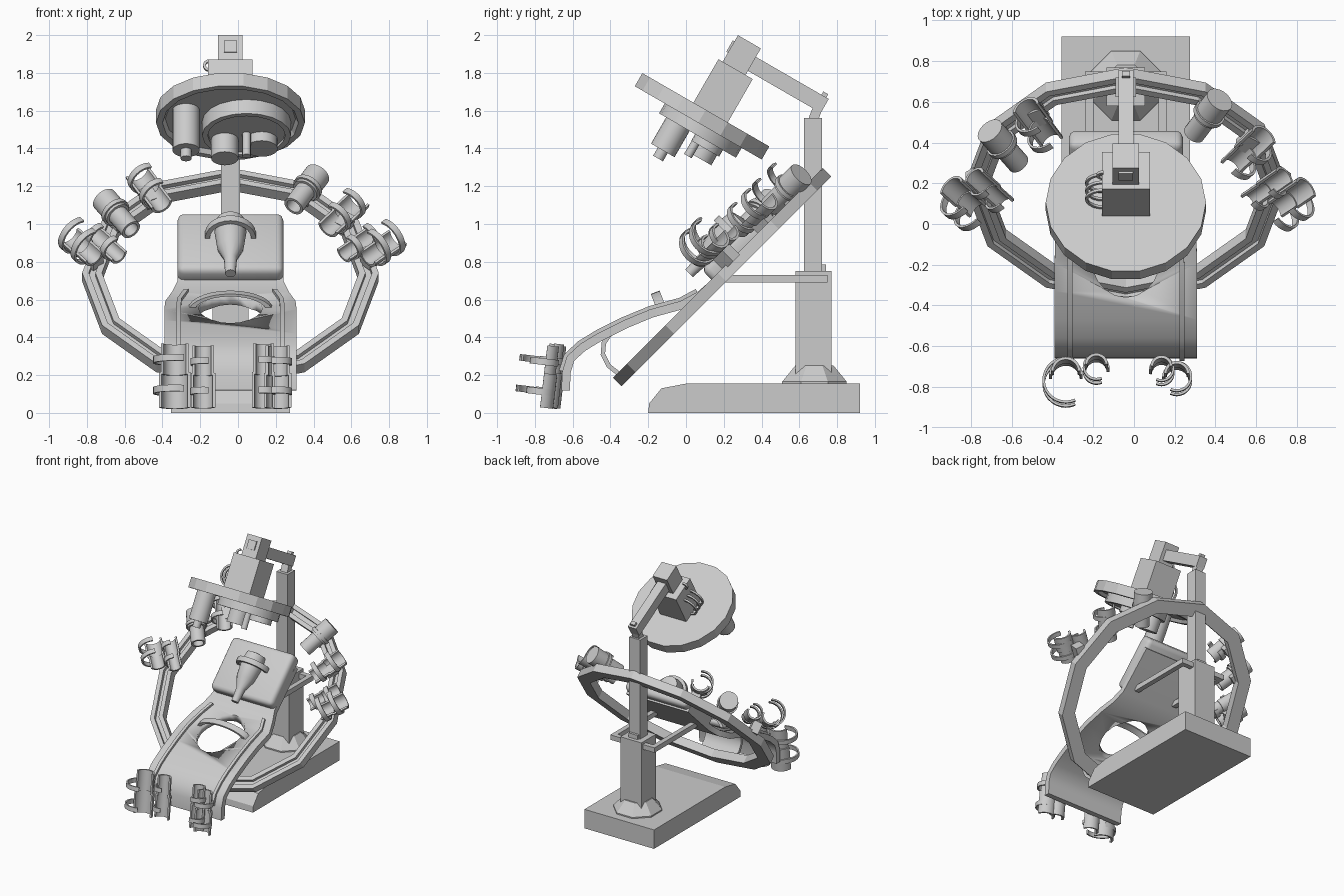
import bpy, bmesh
from math import pi, cos, sin, radians
from mathutils import Matrix, Vector

if "Cube" in bpy.data.objects:
    bpy.data.objects.remove(bpy.data.objects["Cube"])

CX = -0.04  # centre line of the machine


def finish(name, bm, M=Matrix(), smooth=0):
    bm.transform(M)
    bmesh.ops.remove_doubles(bm, verts=bm.verts, dist=1e-5)
    bmesh.ops.recalc_face_normals(bm, faces=bm.faces)
    me = bpy.data.meshes.new(name)
    bm.to_mesh(me)
    bm.free()
    ob = bpy.data.objects.new(name, me)
    bpy.context.collection.objects.link(ob)
    if smooth:
        bpy.context.view_layer.objects.active = ob
        ob.select_set(True)
        bpy.ops.object.shade_smooth_by_angle(angle=radians(smooth))
        ob.select_set(False)
    return ob


def frame(o, z, x):
    z = Vector(z).normalized()
    x = Vector(x)
    x = (x - x.dot(z) * z).normalized()
    y = z.cross(x)
    return Matrix.Translation(o) @ Matrix((x, y, z)).transposed().to_4x4()


def box(name, lo, hi, M=Matrix(), bevel=0, segs=3):
    bm = bmesh.new()
    lo, hi = Vector(lo), Vector(hi)
    bmesh.ops.create_cube(bm, size=1, matrix=Matrix.Translation((lo + hi) / 2) @ Matrix.Diagonal((*(hi - lo), 1)))
    if bevel:
        bmesh.ops.bevel(bm, geom=bm.edges[:], offset=bevel, segments=segs, affect='EDGES', profile=0.5)
    return finish(name, bm, M, 40 if bevel else 0)


def prism(name, yz, x0, x1):
    bm = bmesh.new()
    f = bm.faces.new([bm.verts.new((x0, y, z)) for y, z in yz])
    g = bmesh.ops.extrude_face_region(bm, geom=[f])['geom']
    bmesh.ops.translate(bm, verts=[v for v in g if isinstance(v, bmesh.types.BMVert)], vec=(x1 - x0, 0, 0))
    bm.faces.ensure_lookup_table()
    return finish(name, bm)


def revolve(name, prof, M, a0=0, a1=360, segs=20, smooth=40):
    """Turn a closed (radius, height) outline about local z."""
    bm = bmesh.new()
    full = a1 - a0 >= 360
    rows = []
    for i in range(segs if full else segs + 1):
        a = radians(a0 + (a1 - a0) * i / segs)
        rows.append([bm.verts.new((r * cos(a), r * sin(a), h)) for r, h in prof])
    n = len(prof)
    for i in range(segs):
        p, q = rows[i], rows[(i + 1) % len(rows)]
        for j in range(n):
            k = (j + 1) % n
            if prof[j][0] or prof[k][0]:
                bm.faces.new((p[j], p[k], q[k], q[j]))
    if not full:
        bm.faces.new(rows[0])
        bm.faces.new(rows[-1])
    return finish(name, bm, M, smooth)


def rod(name, M, x, y, r, h0, h1, segs=20):
    return revolve(name, [(0, h0), (r, h0), (r, h1), (0, h1)], M @ Matrix.Translation((x, y, 0)), segs=segs)


def shell(name, M, r, t, h0, h1, a0, a1, segs=14):
    return revolve(name, [(r - t, h0), (r, h0), (r, h1), (r - t, h1)], M, a0, a1, segs)


def strap(name, pts, lo, hi):
    """Sweep a flat band along points (y, z, x0, x1), between two normal offsets."""
    bm = bmesh.new()
    rows = []
    for i, (y, z, x0, x1) in enumerate(pts):
        a, b = pts[max(i - 1, 0)], pts[min(i + 1, len(pts) - 1)]
        t = Vector((b[0] - a[0], b[1] - a[1])).normalized()
        n = Vector((-t.y, t.x))
        rows.append([bm.verts.new((x, y + n.x * o, z + n.y * o)) for x, o in ((x0, lo), (x1, lo), (x1, hi), (x0, hi))])
    for p, q in zip(rows, rows[1:]):
        for j in range(4):
            bm.faces.new((p[j], p[(j + 1) % 4], q[(j + 1) % 4], q[j]))
    bm.faces.new(rows[0])
    bm.faces.new(rows[-1])
    return finish(name, bm, smooth=35)


# base, collar and column
prism("base", [(-.2, 0), (-.195, .05), (-.13, .13), (0, .155), (.92, .155), (.92, 0)], -.355, .275)
revolve("column_collar", [(0, .15), (.185, .15), (.185, .165), (.11, .25), (0, .25)],
        Matrix.Translation((CX, .68, 0)) @ Matrix.Rotation(pi / 8, 4, 'Z'), segs=8, smooth=0)
box("lower_column", (CX - .095, .58, .2), (CX + .095, .77, .75))
box("upper_column", (CX - .05, .625, .75), (CX + .05, .72, 1.56))
box("column_clamp", (CX - .04, .65, .75), (CX + .04, .74, .785))

# fork carrying the couch
box("fork_bar", (CX - .2, .71, .69), (CX + .2, .75, .73))
for s in (-1, 1):
    box("fork_arm", (CX + s * .18 - .02, .2, .69), (CX + s * .18 + .02, .75, .73))

# tilted twelve-sided ring with a groove
R = frame((CX, .2, .71), (0, -1, 1), (1, 0, 0))
revolve("ring", [(.68, -.02), (.785, -.02), (.785, .045), (.75, .045), (.75, .02), (.715, .02), (.715, .045), (.68, .045)],
        R, segs=12, smooth=0)

# couch with an oval opening
path = [(-.66, .12, .35), (-.655, .22, .35), (-.63, .3, .35), (-.56, .365, .35), (-.47, .42, .35), (-.33, .49, .35),
        (-.19, .548, .35), (-.03, .592, .345), (.06, .64, .31), (.13, .7, .28), (.3, .86, .28), (.4, .955, .28)]
couch = strap("couch", [(y, z, CX - w, CX + w) for y, z, w in path], -.045, 0)
cut = rod("opening_cutter", Matrix.Translation((CX, -.165, 0)) @ Matrix.Diagonal((.17, .195, 1, 1)), 0, 0, 1, .3, .9, 20)
cut.hide_render = True
mod = couch.modifiers.new("opening", 'BOOLEAN')
mod.operation, mod.object, mod.solver = 'DIFFERENCE', cut, 'EXACT'
bpy.context.view_layer.objects.active = couch
bpy.ops.object.modifier_apply(modifier=mod.name)
bpy.data.objects.remove(cut)
for s in (-1, 1):
    strap("couch_rail", [(y, z, CX + s * (w - .075) - .012, CX + s * (w - .075) + .012) for y, z, w in path[1:9]], -.01, .018)
strap("couch_front_strut", [(-.36, .21, -.2, .12), (-.41, .25, -.2, .12), (-.44, .31, -.2, .12),
                            (-.435, .37, -.2, .12), (-.4, .42, -.2, .12)], -.012, .012)
revolve("waist_hoop", [(.195, -.025), (.225, -.025), (.225, .025), (.195, .025)],
        frame((CX, -.125, .54), (0, .93, .36), (0, -.36, .93)) @ Matrix.Diagonal((.47, 1, 1, 1)), -90, 90, 14)

# head rest with clamp
box("head_rest", (-.28, -.05, .0), (.28, .385, .12), R, bevel=.035)
H = R @ frame((0, .2, .12), (0, 1, 0), (0, 0, 1))
shell("head_hoop", H, .135, .025, -.02, .02, -100, 100)
revolve("head_cup", [(0, -.31), (.028, -.31), (.035, -.2), (.07, -.12), (.085, 0), (.075, .08), (0, .1)],
        H @ Matrix.Translation((.03, 0, 0)), segs=16)


def cuff(name, M, r, L, hoop, back, side):
    """Two stepped half pipes with open hoops; 'back' is the closed side, hoops wrap towards 'side'."""
    shell(name + "_wide_shell", M, r, .014, 0, L * .55, back - 88, back + 88)
    shell(name + "_narrow_shell", M, r * .88, .014, L * .52, L, back - 88, back + 88)
    a0, a1 = sorted((back - side * 20, back + side * 205))
    for h in (L * .2, L * .68):
        shell(name + "_hoop", M @ Matrix.Translation(((r - hoop) * cos(radians(back)), 0, 0)),
              hoop, .012, h, h + .035, a0, a1, 18)


# limb pods above the ring: centre in ring space, direction, kind
pods = [((.40, .566, .10), (-.47, -.88), "sleeve"), ((.60, .357, .14), (-.6, -.8), "cuff"),
        ((.75, .09, .16), (-.72, -.7), "pair"), ((-.43, .545, .14), (.47, -.88), "cuff"),
        ((-.60, .37, .115), (.53, -.85), "sleeve"), ((-.73, .09, .165), (.62, -.78), "pair")]
for c, d, kind in pods:
    c, d = Vector(c), Vector((*d, 0)).normalized()
    side = 1 if c.x > 0 else -1
    tan = Vector((-d.y, d.x, 0)) * side  # towards the outside of the ring
    M = lambda off=0, lift=0, slide=0: R @ frame(c + tan * off + d * (slide - .13) + Vector((0, 0, lift)), d, (0, 0, 1))
    w = -side if tan.dot(d.cross(Vector((0, 0, 1)))) > 0 else side
    w = -1 if tan.dot(d.cross(Vector((0, 0, 1)))) > 0 else 1
    top = R @ frame((c.x, c.y, 0), (0, 0, 1), d)
    box("pod_mount", (-.05, -.035, .03), (.05, .035, c.z - .045), top)
    if kind == "sleeve":
        rod("pod_sleeve", M(), 0, 0, .07, 0, .14)
        shell("pod_tube", M(), .055, .015, .13, .27, 0, 360, 18)
        shell("pod_collar", M(), .08, .02, .1, .125, 0, 360, 18)
    elif kind == "cuff":
        cuff("pod_cuff", M(), .072, .27, .09, 180, w)
    else:
        cuff("pod_cuff", M(.06, .02), .07, .22, .105, 180, w)
        cuff("pod_cuff", M(-.06, 0, .03), .06, .25, .068, 180, w)

# foot cuffs at the end of the couch, open to the front
for x, y, r, L, hoop, side in ((-.335, -.765, .083, .34, .115, 1), (-.185, -.73, .065, .33, .067, 1),
                               (.135, -.74, .062, .34, .064, -1), (.21, -.775, .072, .33, .076, -1)):
    cuff("foot_cuff", frame((x, y, .03), (0, .12, 1), (0, 1, 0)), r, L, hoop, 0, side)

# tilted overhead disc with rim and instruments
D = frame((CX, .085, 1.57), (0, .5, .866), (1, 0, 0))
revolve("overhead_disc", [(0, -.015), (.345, -.015), (.36, -.04), (.394, -.04), (.394, .04), (0, .04)], D, segs=18, smooth=0)
rod("instrument_plate", D, .085, .03, .235, -.085, -.01)
shell("instrument_plate_rim", D @ Matrix.Translation((.085, .03, 0)), .235, .03, -.1, -.08, 0, 360, 20)
rod("long_barrel", D, -.235, -.09, .072, -.26, 0)
rod("long_barrel_tip", D, -.235, -.09, .03, -.31, -.25, 12)
rod("wide_lamp", D, -.03, .1, .072, -.2, -.05)
rod("thin_probe", D, .085, .04, .023, -.22, -.05, 12)
rod("short_lamp", D, .165, .1, .085, -.14, -.05)

# head housing, top block and boom
box("head_housing", (-.118, -.076, .03), (.118, .134, .305), D)
box("top_block", (-.065, -.05, .3), (.065, .09, .467), D)
box("top_block_panel", (-.035, -.06, .36), (.035, -.04, .43), D)
box("boom", (-.037, .05, .33), (.037, .535, .415), D)
box("boom_knob", (-.02, .49, .41), (.02, .52, .435), D)
prism("boom_neck", [(.645, 1.55), (.7, 1.55), (.73, 1.63), (.68, 1.64)], CX - .03, CX + .03)

# cable loops on the housing side
for y, z, r in ((-.03, .13, .09), (.015, .13, .09), (.06, .13, .09), (.0, .31, .035)):
    shell("cable_loop", D @ frame((-.11, y, z), (0, 1, 0), (-1, 0, 0)), r, .014, -.007, .007, -90, 90, 10)
